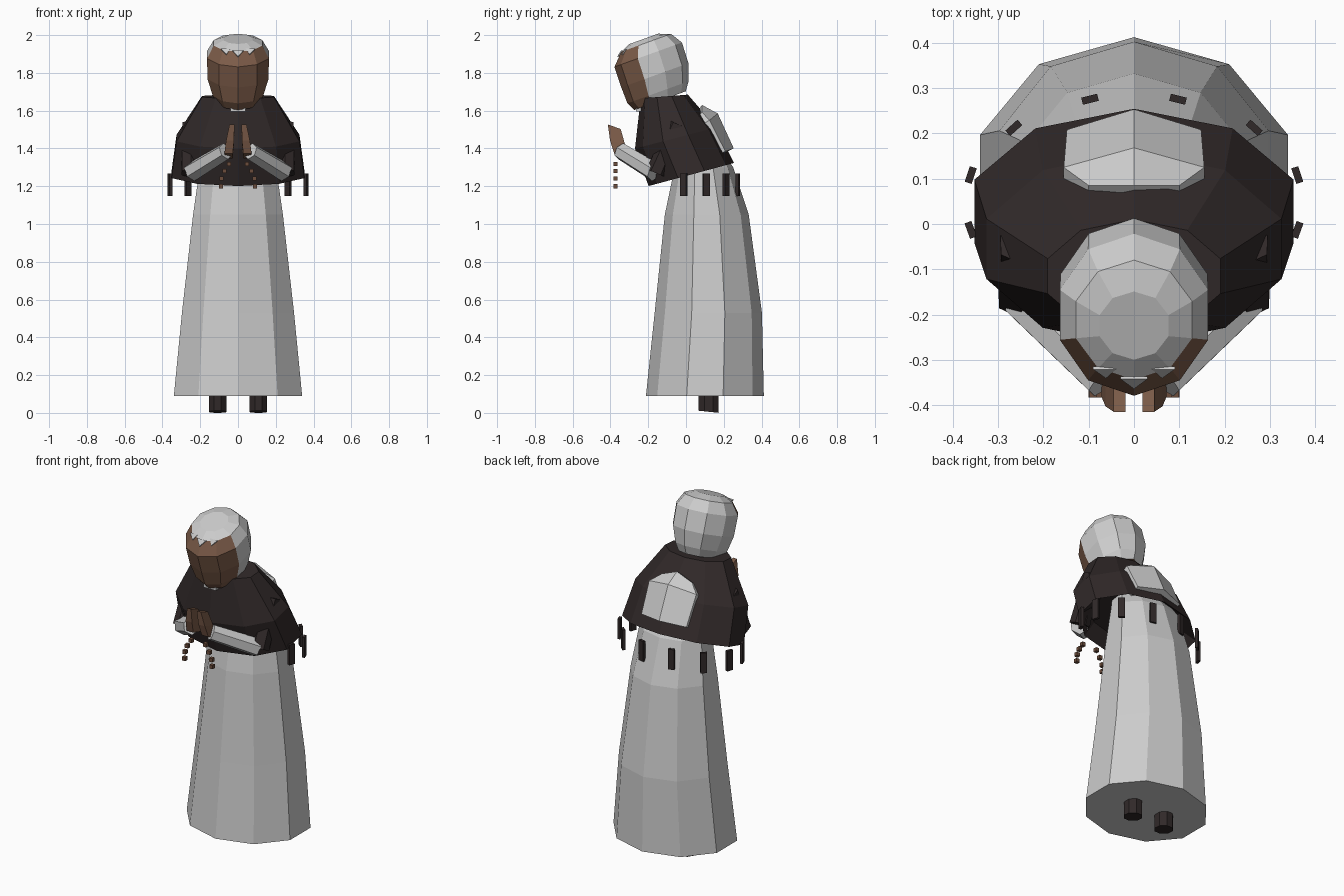
import bpy, bmesh, math
from mathutils import Vector as V

if "Cube" in bpy.data.objects:
    bpy.data.objects.remove(bpy.data.objects["Cube"])


def material(name, rgb):
    m = bpy.data.materials.new(name)
    m.diffuse_color = (*rgb, 1)
    m.use_nodes = True
    m.node_tree.nodes["Principled BSDF"].inputs["Base Color"].default_value = m.diffuse_color
    return m


CLOTH = material("pale_cloth", (0.60, 0.60, 0.60))
DARK = material("dark_brown_cloth", (0.030, 0.022, 0.022))
SKIN = material("skin", (0.20, 0.105, 0.065))
BEAD = material("bead_brown", (0.15, 0.075, 0.045))


def loft(name, rings, *mats):
    """Skin equal-length closed rings of points and cap both ends."""
    bm = bmesh.new()
    rows = [[bm.verts.new(p) for p in r] for r in rings]
    n = len(rows[0])
    for a, b in zip(rows, rows[1:]):
        for i in range(n):
            j = (i + 1) % n
            bm.faces.new((a[i], a[j], b[j], b[i]))
    bm.faces.new(rows[0])
    bm.faces.new(rows[-1])
    bmesh.ops.recalc_face_normals(bm, faces=bm.faces[:])
    me = bpy.data.meshes.new(name)
    bm.to_mesh(me)
    bm.free()
    ob = bpy.data.objects.new(name, me)
    bpy.context.collection.objects.link(ob)
    for m in mats:
        me.materials.append(m)
    return ob


def oval(cy, z, rx, ry, tilt=0.0, n=10):
    """Horizontal ring with a corner at the back; tilt raises the back."""
    pts = []
    for i in range(n):
        a = math.pi / 2 + 2 * math.pi * i / n
        dy = ry * math.sin(a)
        pts.append(V((rx * math.cos(a), cy + dy, z + tilt * dy)))
    return pts


def tube(name, a, b, ra, rb, n, mat):
    a, b = V(a), V(b)
    q = (b - a).to_track_quat('Z', 'Y')

    def ring(c, r):
        return [c + q @ V((r * math.cos(t), r * math.sin(t), 0))
                for t in (2 * math.pi * (i + 0.5) / n for i in range(n))]
    return loft(name, [ring(a, ra), ring(b, rb)], mat)


def box(name, c, half, mat, axes=None):
    """Box from a centre, half sizes and optional local axes."""
    u, v, w = axes or (V((1, 0, 0)), V((0, 1, 0)), V((0, 0, 1)))
    c = V(c)
    rings = [[c + u * sx * half[0] + v * sy * half[1] + w * sz * half[2]
              for sx, sy in ((-1, -1), (1, -1), (1, 1), (-1, 1))] for sz in (-1, 1)]
    return loft(name, rings, mat)


# Long robe
loft("robe", [oval(.10, .09, .357, .312), oval(.118, .53, .312, .284),
              oval(.11, 1.05, .25, .222), oval(.095, 1.30, .212, .155),
              oval(.03, 1.45, .15, .12)], CLOTH)

# Shoulder cape, hollow below
cape = loft("cape", [oval(-.02, 1.36, .25, .17, .26),
                     oval(.028, 1.262, .37, .226, .27),
                     oval(-.055, 1.455, .342, .215, .26),
                     oval(-.115, 1.675, .20, .125, .08)], DARK)

# Pale hood panel lying on the back of the cape
rows = []
for w, sy, sz, ry, rz in ((.10, .085, 1.59, .085, 1.63),
                          (.155, .125, 1.55, .168, 1.585),
                          (.148, .208, 1.385, .253, 1.40)):
    sink = V((0, -.06, -.035))
    l, m, r = V((-w, sy, sz)), V((0, ry, rz)), V((w, sy, sz))
    rows.append([l, m, r, r + sink, l + sink])
loft("hood_panel", rows, CLOTH)

# Collar tab below the chin
box("collar", (0, -.235, 1.635), (.04, .03, .04), CLOTH)

# Head, tilted forward: local rings (height, forward shift, rx, ry)
UP, FWD = V((0, -.34, .94)), V((0, -.94, -.34))
HC = V((0, -.175, 1.815))


def head_point(x, f, h):
    return HC + V((x, 0, 0)) + FWD * f + UP * h


rings = []
for h, sh, rx, ry in ((-.165, .02, .115, .145), (-.12, .015, .14, .172),
                      (-.03, 0, .17, .189), (.085, -.004, .172, .190),
                      (.148, -.015, .135, .14), (.172, -.01, .08, .08)):
    rings.append([head_point(p.x, sh - p.y, h) for p in oval(0, 0, rx, ry)])
head = loft("head", rings, CLOTH, SKIN)
for p in head.data.polygons:
    d = p.center - HC
    f, h = d.dot(FWD), d.dot(UP)
    if (f > .075 and h < .135) or h < -.16:
        p.material_index = 1

# Pointed locks of the fringe above the forehead
for x, w, drop in ((-.065, .025, .35), (0, .03, .4), (.065, .025, .35)):
    f0, h0 = .125 - abs(x) * .35, .15
    tip_f, tip_h = f0 + .06 * drop, h0 - .06 * drop
    base = [head_point(x - w, f0 - .008, h0), head_point(x + w, f0 - .008, h0),
            head_point(x * .95, tip_f, tip_h)]
    loft("fringe_lock", [base, [p + UP * .006 + FWD * .004 for p in base]], CLOTH)

# Hanging tassels round the cape hem
for s in (-1, 1):
    for x, y, ang in ((.097, .275, 76), (.265, .212, 48), (.36, .108, 18), (.36, -.013, -20)):
        a = math.radians(ang)
        out = V((s * math.cos(a), math.sin(a), 0))
        along = V((-out.y, out.x, 0))
        box("tassel", (s * x, y, 1.208), (.018, .008, .06), DARK,
            (along, out, V((0, 0, 1))))

    # Upper sleeve, forearm sleeve
    tube("upper_sleeve", (s * .255, -.045, 1.53), (s * .25, -.158, 1.27), .045, .056, 6, DARK)
    tube("forearm_sleeve", (s * .245, -.165, 1.275), (s * .065, -.345, 1.385), .052, .046, 6, CLOTH)

    # Praying hand, narrowing and leaning forward to the fingertips
    hand = []
    for z, y, x, hx, hy in ((1.36, -.338, .05, .022, .042), (1.43, -.362, .042, .021, .040),
                            (1.515, -.380, .032, .013, .034)):
        hand.append([V((s * x + i * hx, y + j * hy, z - j * .012))
                     for i, j in ((-1, -1), (1, -1), (1, 1), (-1, 1))])
    loft("hand", hand, SKIN)

    # Prayer beads hanging from the wrist
    for x, z in ((.048, 1.318), (.072, 1.28), (.088, 1.24), (.090, 1.20)):
        tube("bead", (s * x, -.372, z - .011), (s * x, -.372, z + .011), .015, .015, 4, BEAD)

    # Shoe
    loft("shoe", [[V((s * .108 + .05 * math.cos(t), .12 + .057 * math.sin(t),
                      z + (.012 * (1 - math.sin(t)) / 2 if z == 0 else 0)))
                   for t in (math.pi * (k + .5) / 4 for k in range(8))]
                  for z in (0, .10)], DARK)
